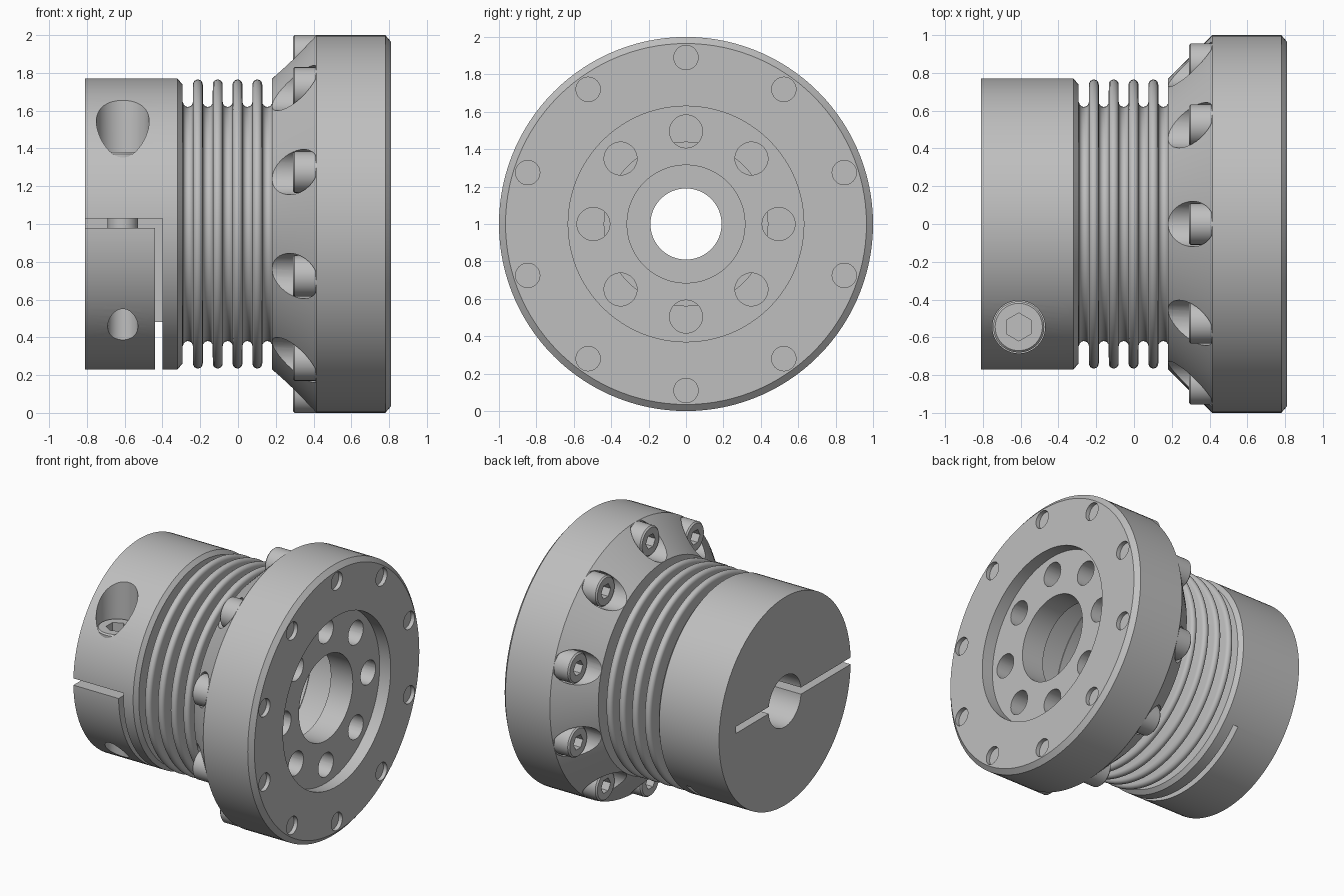
import bpy, bmesh
from math import pi, sin, cos
from mathutils import Matrix, Vector

if "Cube" in bpy.data.objects:
    bpy.data.objects.remove(bpy.data.objects["Cube"])

AXIS = Vector((0, 0, 1))          # the shaft runs along x at this height
grey = bpy.data.materials.new("machined grey")
grey.use_nodes = True
grey.diffuse_color = (0.52, 0.52, 0.52, 1)
grey.node_tree.nodes["Principled BSDF"].inputs["Base Color"].default_value = (0.52, 0.52, 0.52, 1)
parts = []


def to_object(name, bm, location=AXIS):
    bmesh.ops.recalc_face_normals(bm, faces=bm.faces)
    mesh = bpy.data.meshes.new(name)
    bm.to_mesh(mesh)
    bm.free()
    mesh.materials.append(grey)
    obj = bpy.data.objects.new(name, mesh)
    obj.location = location
    bpy.context.collection.objects.link(obj)
    return obj


def lathe(name, profile, segments=120, location=AXIS):
    """Turn a closed (x, radius) profile about the x axis."""
    bm = bmesh.new()
    verts = [bm.verts.new((x, 0, r)) for x, r in profile]
    edges = [bm.edges.new((v, verts[i - 1])) for i, v in enumerate(verts)
             if v.co.z + verts[i - 1].co.z > 0]
    bmesh.ops.spin(bm, geom=verts + edges, cent=(0, 0, 0), axis=(1, 0, 0),
                   angle=2 * pi, steps=segments, use_merge=True)
    bmesh.ops.remove_doubles(bm, verts=bm.verts, dist=1e-5)
    obj = to_object(name, bm, location)
    parts.append(obj)
    return obj


def ring_points(count, radius):
    return [(radius * sin(2 * pi * i / count), radius * cos(2 * pi * i / count))
            for i in range(count)]


def rods(x0, x1, radius, centres, sides=40):
    """Cutter made of cylinders along x."""
    bm = bmesh.new()
    for y, z in centres:
        place = Matrix.Translation(((x0 + x1) / 2, y, z)) @ Matrix.Rotation(pi / 2, 4, 'Y')
        bmesh.ops.create_cone(bm, cap_ends=True, segments=sides, radius1=radius,
                              radius2=radius, depth=x1 - x0, matrix=place)
    return to_object("cutter", bm)


def upright(x, y, z0, z1, radius):
    bm = bmesh.new()
    bmesh.ops.create_cone(bm, cap_ends=True, segments=48, radius1=radius, radius2=radius,
                          depth=z1 - z0)
    return to_object("cutter", bm, (x, y, (z0 + z1) / 2))


def box(low, high):
    low, high = Vector(low), Vector(high)
    bm = bmesh.new()
    bmesh.ops.create_cube(bm, size=1, matrix=Matrix.Diagonal((*(high - low), 1)))
    return to_object("cutter", bm, (low + high) / 2)


def cut(obj, *cutters):
    for c in cutters:
        mod = obj.modifiers.new("cut", 'BOOLEAN')
        mod.operation, mod.solver, mod.object = 'DIFFERENCE', 'EXACT', c
        c.hide_render = True
    bpy.context.view_layer.update()
    graph = bpy.context.evaluated_depsgraph_get()
    mesh = bpy.data.meshes.new_from_object(obj.evaluated_get(graph))
    obj.modifiers.clear()
    obj.data = mesh
    for c in cutters:
        bpy.data.objects.remove(c)


# Flange with cone shoulder, face recess, bolt pockets and hole rings
bolt_ring = ring_points(10, 0.89)
flange = lathe("flange", [(0.18, 0.595), (0.18, 0.77), (0.415, 1.0), (0.78, 1.0),
                          (0.81, 0.965), (0.81, 0.63), (0.72, 0.63), (0.72, 0.315),
                          (0.54, 0.315), (0.54, 0.595)])
cut(flange,
    rods(0.1, 0.41, 0.12, bolt_ring),
    rods(0.78, 0.9, 0.065, bolt_ring),
    rods(0.5, 0.8, 0.088, ring_points(8, 0.495)))

# Bellows: alternating rounded troughs and crests
bend, pitch = 0.026, 0.0525
outline = [(-0.3, 0.646)]
for i in range(9):
    crest = i % 2
    centre = 0.739 if crest else 0.646
    for k in range(9):
        a = pi * k / 8
        outline.append((-0.265 + pitch * i - bend * cos(a),
                        centre + bend * sin(a) * (1 if crest else -1)))
outline += [(0.19, 0.646), (0.19, 0.59), (-0.3, 0.59)]
lathe("bellows", outline)

# Clamp hub with bore, inner boss, clamping slots and screw hole
hub = lathe("clamp_hub", [(-0.81, 0.19), (-0.81, 0.77), (-0.32, 0.77), (-0.295, 0.74),
                          (-0.295, 0.44), (-0.22, 0.44), (-0.22, 0.19)])
sx, sy = -0.61, -0.545
cut(hub,
    box((-0.9, -1, 0.98), (-0.4, 0.57, 1.03)),
    box((-0.44, -1, 0.1), (-0.4, 0.57, 1.01)),
    upright(sx, sy, 1.3, 2, 0.14),
    upright(sx, sy, 0.1, 0.62, 0.08))

# Clamp screw, standing upright across the slot
clamp_screw = lathe("clamp_screw", [(0, 0), (0, 0.125), (0.01, 0.135), (0.13, 0.135),
                                    (0.13, 0.08), (0.77, 0.08), (0.77, 0)], 48)
cut(clamp_screw, rods(-0.05, 0.06, 0.074, [(0, 0)], 6))
clamp_screw.rotation_euler.y = pi / 2
clamp_screw.location = (sx, sy, 1.38)

# Flange bolt heads with hex sockets, sharing one mesh
bolt = lathe("flange_bolt", [(0, 0), (0, 0.1), (0.01, 0.11), (0.14, 0.11), (0.14, 0)], 40)
cut(bolt, rods(-0.05, 0.06, 0.055, [(0, 0)], 6))
for i, (y, z) in enumerate(bolt_ring):
    head = bolt if i == 0 else bpy.data.objects.new("flange_bolt", bolt.data)
    if i:
        bpy.context.collection.objects.link(head)
    head.location = AXIS + Vector((0.29, y, z))

# Smooth round walls, crisp machined edges
bpy.ops.object.select_all(action='DESELECT')
for obj in parts:
    obj.select_set(True)
bpy.context.view_layer.objects.active = flange
bolt.select_set(False)
bpy.ops.object.shade_smooth_by_angle(angle=0.55)
bolt.data.shade_smooth()
bolt.data.set_sharp_from_angle(angle=0.55)
